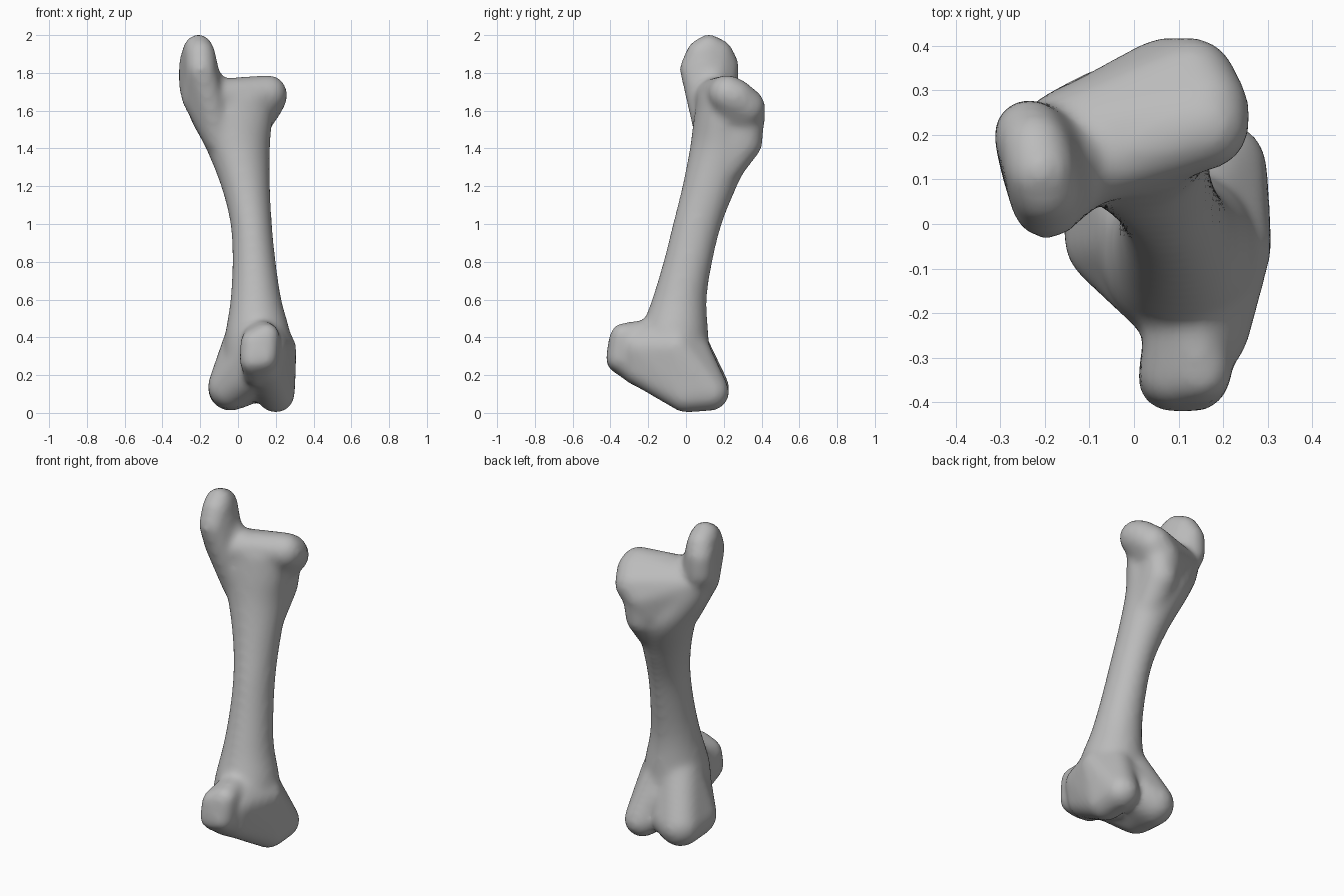
import bpy, bmesh, math
from mathutils import Matrix, Vector

cube = bpy.data.objects.get("Cube")
if cube:
    bpy.data.objects.remove(cube)

bone = bpy.data.materials.new("bone grey")
bone.use_nodes = True
grey = (.5, .5, .5, 1)
bone.diffuse_color = grey
bone.node_tree.nodes["Principled BSDF"].inputs["Base Color"].default_value = grey


def finish(bm, name):
    """Turn the mesh into a selected object."""
    bmesh.ops.recalc_face_normals(bm, faces=bm.faces)
    mesh = bpy.data.meshes.new(name)
    bm.to_mesh(mesh)
    bm.free()
    obj = bpy.data.objects.new(name, mesh)
    bpy.context.collection.objects.link(obj)
    obj.select_set(True)
    return obj


def hull(name, radius, *centres):
    """Convex skin stretched around equal balls."""
    bm = bmesh.new()
    for centre in centres:
        bmesh.ops.create_icosphere(bm, subdivisions=3, radius=radius,
                                   matrix=Matrix.Translation(centre))
    skin = bmesh.ops.convex_hull(bm, input=bm.verts)
    spare = set(skin["geom_interior"]) | set(skin["geom_unused"])
    bmesh.ops.delete(bm, geom=[v for v in spare if isinstance(v, bmesh.types.BMVert)],
                     context="VERTS")
    finish(bm, name)


def refine(rings, steps=5):
    """Add rings along a smooth curve through the given ones."""
    rings = [Vector(r) for r in rings]
    padded = [rings[0]] + rings + [rings[-1]]
    result = []
    for a, b, c, d in zip(padded, padded[1:], padded[2:], padded[3:]):
        for s in range(steps):
            t = s / steps
            result.append(b + t / 2 * ((c - a) + t * ((2 * a - 5 * b + 4 * c - d)
                                                      + t * (3 * b - a - 3 * c + d))))
    return result + [rings[-1]]


def loft(name, rings, sides=32):
    """Oval tube through rings given as z, x min, x max, y min, y max."""
    bm = bmesh.new()
    loops = []
    for z, left, right, front, back in refine(rings):
        loop = []
        for i in range(sides):
            angle = math.tau * i / sides
            x = (left + right + (right - left) * math.cos(angle)) / 2
            y = (front + back + (back - front) * math.sin(angle)) / 2
            loop.append(bm.verts.new((x, y, z)))
        loops.append(loop)
    for low, high in zip(loops, loops[1:]):
        for i in range(sides):
            j = (i + 1) % sides
            bm.faces.new((low[i], low[j], high[j], high[i]))
    bm.faces.new(loops[0])
    bm.faces.new(loops[-1])
    return finish(bm, name)


bpy.ops.object.select_all(action="DESELECT")

# Leaning shaft
shaft = loft("bone", [
    (.25, -.08, .26, -.25, .13),
    (.4, -.07, .28, -.25, .12),
    (.6, -.04, .23, -.18, .11),
    (.8, -.03, .2, -.12, .14),
    (1, -.04, .18, -.07, .19),
    (1.2, -.09, .17, -.02, .27),
    (1.4, -.17, .17, .02, .36),
    (1.55, -.25, .18, .04, .34),
    (1.68, -.29, .18, .06, .31)])

# Rounded upper joint and the bump below its back edge
hull("upper_head", .1, (.16, .22, 1.69), (.16, .26, 1.67), (.13, .32, 1.62),
     (.07, .32, 1.56), (-.1, .14, 1.67), (-.17, .19, 1.65),
     (-.08, .22, 1.53), (.03, .29, 1.48))
hull("back_bump", .095, (.07, .31, 1.43), (.08, .32, 1.54), (.06, .13, 1.2))

# Tall side crest and the saddle beside it
hull("side_crest", .08, (-.21, .12, 1.925), (-.2, .08, 1.9), (-.22, .17, 1.9),
     (-.195, .045, 1.82), (-.235, .2, 1.84), (-.235, .2, 1.74),
     (-.22, .13, 1.67), (-.1, .13, 1.45))
hull("saddle", .085, (-.13, .14, 1.715), (-.19, .14, 1.79))

# Lower knuckles with the web between them
hull("wide_knuckle", .12, (-.04, .11, .13), (-.04, -.03, .14), (.02, .09, .15),
     (.1, -.16, .32), (.1, -.15, .24), (.05, -.02, .4))
hull("narrow_knuckle", .1, (.2, .13, .11), (.2, 0, .1), (.21, -.05, .34),
     (.2, -.02, .22), (.16, -.24, .34), (.14, -.24, .24), (.12, -.04, .48))
hull("web", .12, (.02, .05, .23), (.16, .04, .23), (.1, -.02, .18))

# Front ridge
hull("front_ridge", .073, (.085, -.34, .37), (.15, -.33, .405),
     (.08, -.35, .28), (.14, -.35, .29), (.1, -.25, .21), (.11, -.15, .43))

# Join everything into one smooth skin
bpy.context.view_layer.objects.active = shaft
bpy.ops.object.join()
skin = shaft.modifiers.new("skin", "REMESH")
skin.mode = "VOXEL"
skin.voxel_size = .016
blend = shaft.modifiers.new("blend", "SMOOTH")
blend.factor = .5
blend.iterations = 16
shaft.data.materials.clear()
shaft.data.materials.append(bone)
bpy.ops.object.modifier_apply(modifier="skin")
bpy.ops.object.modifier_apply(modifier="blend")
bpy.ops.object.shade_smooth()
